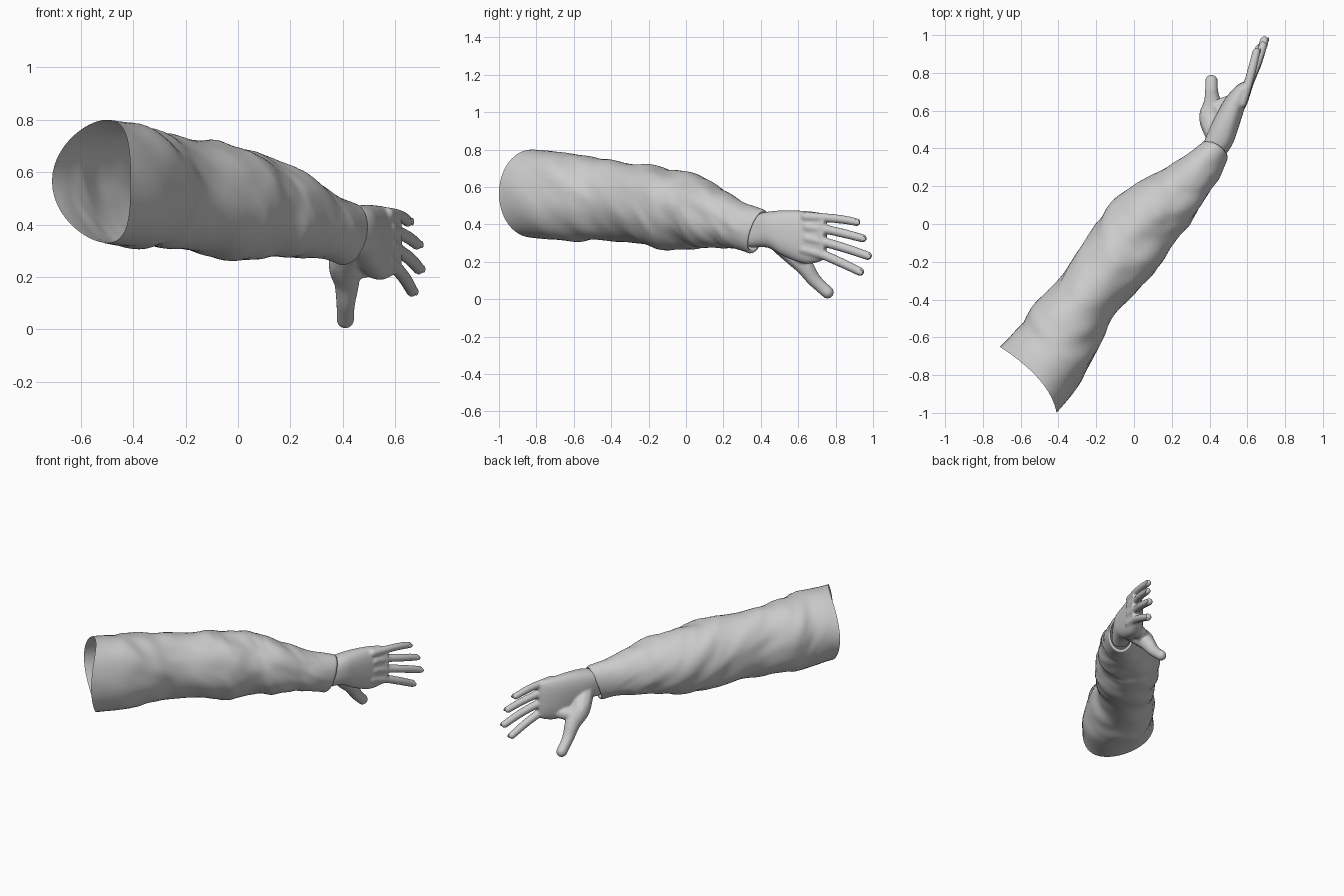
import bpy, bmesh, math
from mathutils import Vector, noise

if "Cube" in bpy.data.objects:
    bpy.data.objects.remove(bpy.data.objects["Cube"])


def spline(rows, t):
    """Catmull-Rom interpolation through rows of numbers, t in 0..1."""
    f = t * (len(rows) - 1)
    i = min(int(f), len(rows) - 2)
    u = f - i
    p = [rows[max(0, min(len(rows) - 1, i + k))] for k in (-1, 0, 1, 2)]
    return [0.5 * (2*b + (c - a)*u + (2*a - 5*b + 4*c - d)*u*u + (3*b - a - 3*c + d)*u**3)
            for a, b, c, d in zip(*p)]


def ring(row, n, power=1.0):
    """Oval section: left xy, right xy, top z, bottom z, xy lean of the top, xy push of top and bottom."""
    lx, ly, rx, ry, zt, zb, ux, uy, sx = row
    c = Vector(((lx + rx) / 2, (ly + ry) / 2, (zt + zb) / 2))
    a = Vector(((rx - lx) / 2, (ry - ly) / 2, 0))
    b = Vector((ux, uy, (zt - zb) / 2))
    pts = []
    for k in range(n):
        t = 2 * math.pi * k / n
        co, si = math.cos(t), math.sin(t)
        co2 = math.copysign(abs(co) ** power, co)
        si2 = math.copysign(abs(si) ** power, si)
        pts.append(c + a * co2 + b * si2 + Vector((sx, 0, 0)) * si * si)
    return c, pts


def loft(bm, rings, caps):
    vs = [[bm.verts.new(p) for p in r] for r in rings]
    n = len(vs[0])
    for r, s in zip(vs, vs[1:]):
        for k in range(n):
            bm.faces.new((r[k], r[(k + 1) % n], s[(k + 1) % n], s[k]))
    if caps:
        bm.faces.new(vs[0][::-1])
        bm.faces.new(vs[-1])


def finish(bm, name):
    bmesh.ops.recalc_face_normals(bm, faces=bm.faces)
    for f in bm.faces:
        f.smooth = True
    me = bpy.data.meshes.new(name)
    bm.to_mesh(me)
    bm.free()
    ob = bpy.data.objects.new(name, me)
    bpy.context.collection.objects.link(ob)
    return ob


# Sleeve: open tube with soft cloth folds
sections = [
    (-.71, -.65, -.41, -1.0, .80, .33, 0, 0, .06),
    (-.62, -.55, -.27, -.82, .79, .315, 0, 0, .02),
    (-.54, -.44, -.18, -.65, .77, .305, 0, 0, 0),
    (-.41, -.30, -.11, -.49, .74, .315, 0, 0, 0),
    (-.28, -.12, .05, -.32, .715, .285, 0, 0, 0),
    (-.20, .00, .15, -.21, .70, .27, 0, 0, 0),
    (-.10, .13, .22, -.08, .67, .265, 0, 0, 0),
    (.00, .21, .30, .00, .635, .275, 0, 0, 0),
    (.12, .27, .38, .13, .58, .275, 0, 0, 0),
    (.25, .35, .44, .23, .515, .265, .01, .02, 0),
    (.35, .42, .49, .33, .48, .245, .02, .035, 0),
]
bm = bmesh.new()
rings, N, STEPS = [], 48, 90
for i in range(STEPS + 1):
    t = i / STEPS
    c, pts = ring(spline(sections, t), N)
    amp = .016 * min(1, t * 7) * min(1, (1 - t) * 5)
    out = []
    for p in pts:
        d = (p - c).normalized()
        q = Vector((t * 11 + d.z * .9, d.x * 1.1, d.z * 1.1 + d.y))
        out.append(p + d * amp * (noise.noise(q) + .35 * noise.noise(q * 2.1)))
    rings.append(out)
# Cuff edge folded inward to the wrist
c, edge = ring(sections[-1], N)
fwd = Vector((.5, .85, -.2)).normalized()
rings.append([c + (p - c) * .96 + fwd * .012 for p in edge])
rings.append([c + (p - c) * .84 + fwd * .004 for p in edge])
rings.append([c + (p - c) * .80 - fwd * .03 for p in edge])
loft(bm, rings, False)
finish(bm, "sleeve")

# Hand: palm loft and finger bead chains fused by a voxel remesh
palm = [
    (.36, .40, .46, .33, .455, .275, 0, .02, 0),
    (.38, .46, .52, .42, .468, .275, 0, 0, 0),
    (.42, .55, .55, .50, .475, .23, 0, 0, 0),
    (.48, .66, .585, .61, .472, .19, 0, 0, 0),
    (.54, .73, .61, .69, .463, .20, 0, 0, 0),
    (.585, .755, .63, .73, .452, .22, 0, 0, 0),
]
bm = bmesh.new()
loft(bm, [ring(spline(palm, i / 24), 40, .8)[1] for i in range(25)], True)


def chain(rows):
    length = sum((Vector(a[:3]) - Vector(b[:3])).length for a, b in zip(rows, rows[1:]))
    n = int(length / .009)
    for i in range(n + 1):
        x, y, z, r = spline(rows, i / n)
        s = bmesh.ops.create_icosphere(bm, subdivisions=2, radius=r)
        bmesh.ops.translate(bm, verts=s["verts"], vec=(x, y, z))


fingers = [
    [(.570, .64, .440, .027), (.602, .735, .436, .025), (.628, .83, .427, .024), (.648, .912, .412, .022)],
    [(.575, .65, .385, .030), (.608, .750, .372, .026), (.650, .85, .350, .025), (.683, .945, .325, .023)],
    [(.575, .65, .325, .030), (.610, .750, .302, .027), (.655, .86, .270, .026), (.690, .972, .232, .024)],
    [(.565, .63, .265, .030), (.600, .730, .238, .027), (.636, .83, .195, .026), (.664, .930, .147, .024)],
]
for f in fingers:
    chain(f)
# Thumb with its fleshy base, then the web to the index finger
chain([(.435, .47, .33, .058), (.405, .56, .255, .062), (.415, .63, .18, .05),
       (.412, .68, .11, .039), (.41, .725, .065, .035), (.41, .757, .037, .035)])
chain([(.42, .60, .225, .045), (.48, .635, .235, .04), (.55, .66, .24, .034)])
hand = finish(bm, "hand")
rm = hand.modifiers.new("fuse", 'REMESH')
rm.mode = 'VOXEL'
rm.voxel_size = .007
rm.use_smooth_shade = True
sm = hand.modifiers.new("soften", 'SMOOTH')
sm.factor = .5
sm.iterations = 5

# Fingernails: thin ovals on the back of each fingertip
for k, f in enumerate(fingers):
    tip, prev = Vector(f[-1][:3]), Vector(f[-2][:3])
    d = (tip - prev).normalized()
    back = Vector((.9, -.4, 0))
    back = (back - d * back.dot(d)).normalized()
    side = d.cross(back)
    bm = bmesh.new()
    bmesh.ops.create_uvsphere(bm, u_segments=16, v_segments=8, radius=1)
    for v in bm.verts:
        v.co = tip + back * .017 + d * (.004 + .019 * v.co.x) + side * .014 * v.co.y + back * .006 * v.co.z
    finish(bm, f"fingernail_{k + 1}")
